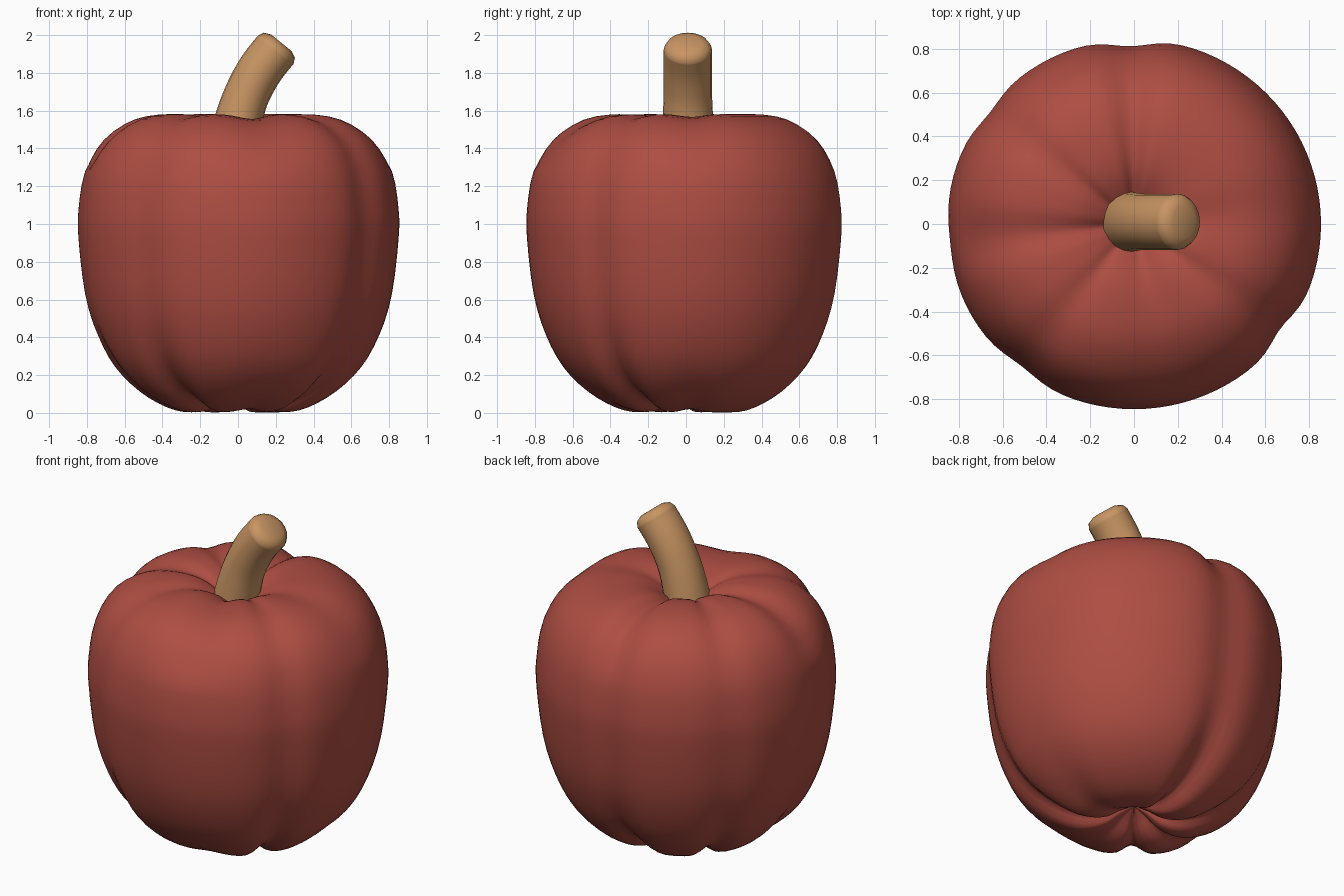
import bpy, bmesh, math
from mathutils import Vector

if "Cube" in bpy.data.objects:
    bpy.data.objects.remove(bpy.data.objects["Cube"])


def material(name, rgb):
    m = bpy.data.materials.new(name)
    m.diffuse_color = (*rgb, 1)
    m.use_nodes = True
    m.node_tree.nodes["Principled BSDF"].inputs["Base Color"].default_value = m.diffuse_color
    return m


red = material("pepper red", (0.42, 0.075, 0.055))
tan = material("stem tan", (0.58, 0.30, 0.125))


def spline(pts, n):
    """Catmull-Rom samples through the points."""
    p = [Vector(q) for q in pts]
    p = [2 * p[0] - p[1]] + p + [2 * p[-1] - p[-2]]
    out = []
    for i in range(1, len(p) - 2):
        a, b, c, d = p[i - 1:i + 3]
        for k in range(n):
            t = k / n
            out.append(0.5 * (2 * b + (c - a) * t + (2 * a - 5 * b + 4 * c - d) * t * t
                              + (3 * b - a - 3 * c + d) * t ** 3))
    out.append(p[-2])
    return out


def skin(name, rings, mat):
    """Closed tube through rings, capped at both ends."""
    bm = bmesh.new()
    vs = [[bm.verts.new(c) for c in ring] for ring in rings]
    n = len(vs[0])
    for a, b in zip(vs, vs[1:]):
        for i in range(n):
            j = (i + 1) % n
            bm.faces.new((a[i], a[j], b[j], b[i]))
    bm.faces.new(vs[0][::-1])
    bm.faces.new(vs[-1])
    bmesh.ops.recalc_face_normals(bm, faces=bm.faces)
    me = bpy.data.meshes.new(name)
    bm.to_mesh(me)
    bm.free()
    me.materials.append(mat)
    for f in me.polygons:
        f.use_smooth = True
    ob = bpy.data.objects.new(name, me)
    bpy.context.collection.objects.link(ob)
    return ob


# body: lathe profile (radius, height), bottom dimple to top dimple
profile = [(0.01, 0.12), (0.08, 0.08), (0.16, 0.025), (0.26, 0.003), (0.38, 0.025),
           (0.53, 0.11), (0.66, 0.24), (0.75, 0.41), (0.815, 0.63), (0.85, 0.92),
           (0.85, 1.08), (0.815, 1.28), (0.72, 1.45), (0.56, 1.555), (0.38, 1.582),
           (0.24, 1.565), (0.13, 1.51), (0.06, 1.45), (0.01, 1.43)]
# grooves: angle, width (degrees), depth at bottom, side, top
grooves = [(91, 9, 0.08, 0.04, 0.06), (142, 8, 0.06, 0.022, 0.03),
           (186, 10, 0.06, 0.012, 0.045), (232, 9, 0.07, 0.025, 0.025),
           (282, 16, 0.02, 0.0, 0.035), (324, 8, 0.07, 0.035, 0.025),
           (5, 14, 0.02, 0.0, 0.02)]
centre = Vector((0, 0, 0.85))
SEG = 96


def body_point(r, z, ang):
    low = max(0, 1 - z / 0.5)
    high = min(1, max(0, (z - 1.2) / 0.3)) if r < 0.8 else 0
    g = 0
    for a, w, b, s, t in grooves:
        d = (math.degrees(ang) - a + 180) % 360 - 180
        g += math.exp(-(d / w) ** 2) * (b * low + t * high + s * (1 - low - high))
    g *= min(1, r / 0.15)
    p = Vector((r * math.cos(ang), 0.99 * r * math.sin(ang), z))
    return centre + (p - centre) * (1 - g)


rings = [[body_point(max(q.x, 0.005), q.y, 2 * math.pi * i / SEG) for i in range(SEG)]
         for q in spline(profile, 3)]
skin("pepper_body", rings, red)

# stem: bent tube with rounded tip
path = spline([(-0.03, 0.01, 1.40), (0.0, 0.01, 1.54), (0.045, 0.01, 1.68),
               (0.12, 0.01, 1.82), (0.222, 0.01, 1.95)], 4)
radii = [0.135 - 0.012 * min(1, i / 8) for i in range(len(path))]
tip_dir = (path[-1] - path[-2]).normalized()
base = path[-1].copy()
path[-1] = base - 0.035 * tip_dir
path += [base - 0.005 * tip_dir, base + 0.012 * tip_dir]
radii += [0.108, 0.07]
rings = []
for i, c in enumerate(path):
    t = (path[min(i + 1, len(path) - 1)] - path[max(i - 1, 0)]).normalized()
    side = Vector((0, 1, 0))
    up = side.cross(t)
    rings.append([c + radii[i] * (math.cos(k * math.pi / 10) * up * 0.98
                                  + math.sin(k * math.pi / 10) * side * 1.04)
                  for k in range(20)])
skin("stem", rings, tan)
